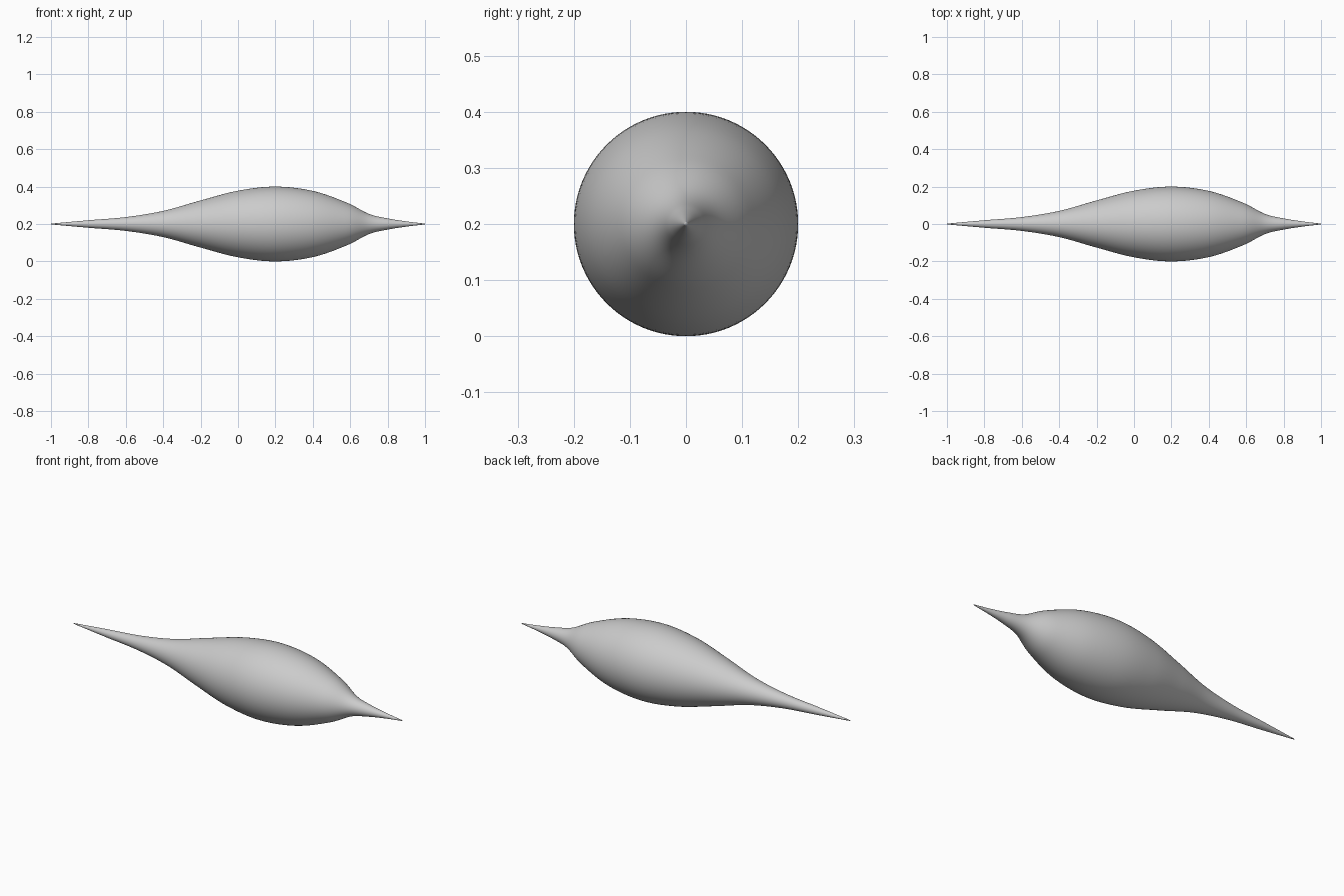
import bpy
import bmesh
import math
from mathutils import Vector

cube = bpy.data.objects.get("Cube")
if cube:
    bpy.data.objects.remove(cube, do_unlink=True)

AXIS_Z = 0.2
SIDES = 96
STEPS = 8

# Half outline of the spindle: position along x, radius
PROFILE = [(-1, 0.002), (-0.8, 0.02), (-0.6, 0.037), (-0.4, 0.07), (-0.2, 0.126),
           (0, 0.178), (0.2, 0.2), (0.4, 0.177), (0.58, 0.115), (0.7, 0.054),
           (0.8, 0.03), (0.9, 0.014), (1, 0.002)]


def smooth_path(points, steps):
    """Catmull-Rom curve through the points."""
    pts = [Vector(p) for p in points]
    pts = [2 * pts[0] - pts[1]] + pts + [2 * pts[-1] - pts[-2]]
    path = []
    for a, b, c, d in zip(pts, pts[1:], pts[2:], pts[3:]):
        for i in range(steps):
            t = i / steps
            path.append(0.5 * (2 * b + (c - a) * t + (2 * a - 5 * b + 4 * c - d) * t ** 2
                               + (3 * b - a - 3 * c + d) * t ** 3))
    return path + [pts[-2]]


def make_material(name, color):
    mat = bpy.data.materials.new(name)
    mat.use_nodes = True
    mat.diffuse_color = color
    mat.node_tree.nodes["Principled BSDF"].inputs["Base Color"].default_value = color
    return mat


# Spindle body: the outline turned around the x axis
bm = bmesh.new()
rings = []
for x, r in smooth_path(PROFILE, STEPS):
    angles = [2 * math.pi * k / SIDES for k in range(SIDES)]
    rings.append([bm.verts.new((x, r * math.cos(a), AXIS_Z + r * math.sin(a))) for a in angles])
for ring, following in zip(rings, rings[1:]):
    for k in range(SIDES):
        n = (k + 1) % SIDES
        bm.faces.new((ring[k], ring[n], following[n], following[k]))

# Closed tips
bm.faces.new(rings[0])
bm.faces.new(rings[-1])
bmesh.ops.recalc_face_normals(bm, faces=bm.faces)
for face in bm.faces:
    face.smooth = True

mesh = bpy.data.meshes.new("spindle_body")
bm.to_mesh(mesh)
bm.free()
mesh.materials.append(make_material("light grey", (0.6, 0.6, 0.6, 1)))
body = bpy.data.objects.new("spindle_body", mesh)
bpy.context.collection.objects.link(body)
